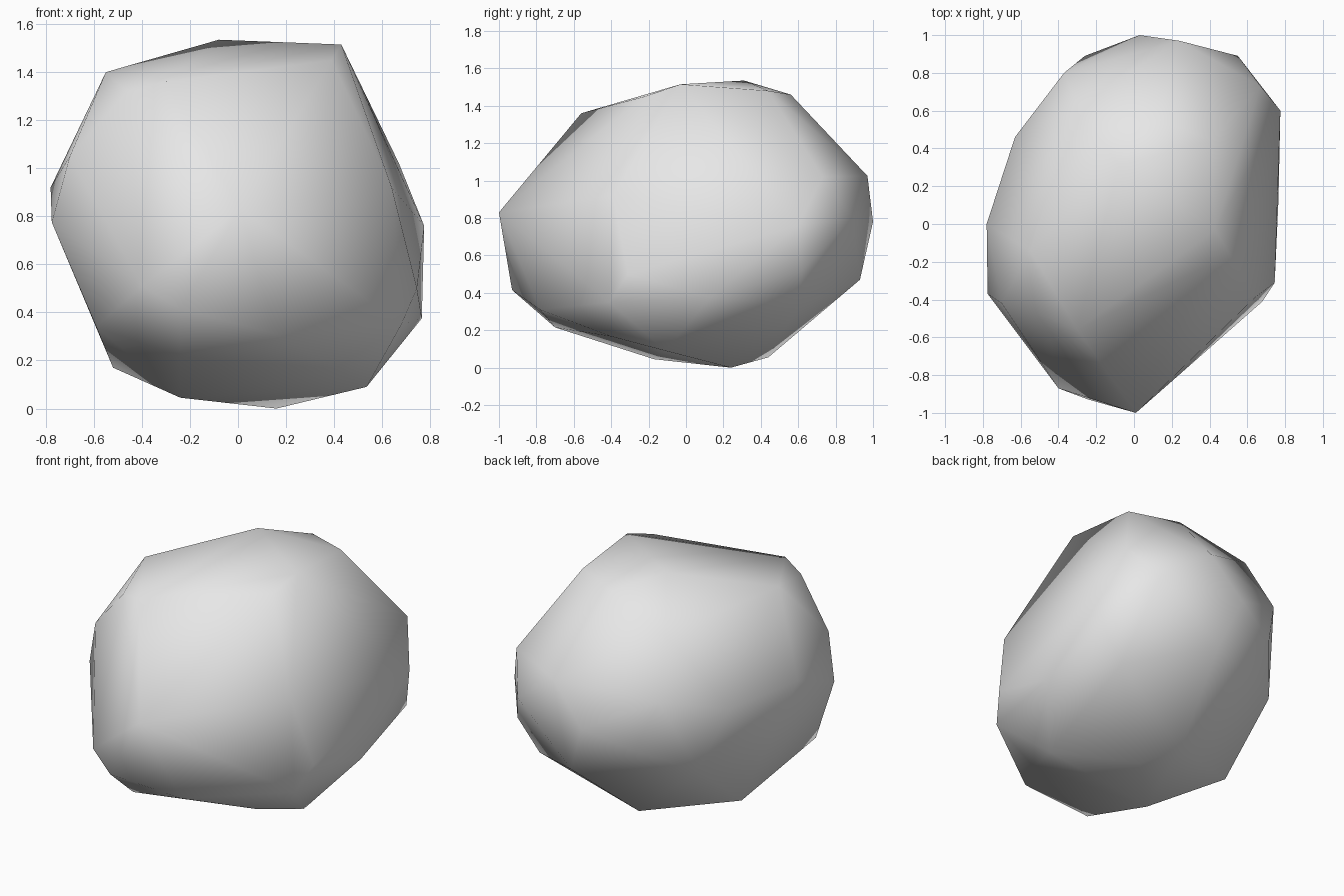
import bpy
import bmesh

# Remove the default object
default_cube = bpy.data.objects.get("Cube")
if default_cube:
    bpy.data.objects.remove(default_cube, do_unlink=True)


def make_material(name, colour):
    material = bpy.data.materials.new(name)
    material.use_nodes = True
    material.diffuse_color = colour
    shader = next(node for node in material.node_tree.nodes
                  if node.type == "BSDF_PRINCIPLED")
    shader.inputs["Base Color"].default_value = colour
    return material


def hull_object(name, contours, material):
    """Wrap a taut, smooth-shaded skin around a stack of rough contours."""
    shell = bmesh.new()
    for contour in contours:
        for corner in contour:
            shell.verts.new(corner)
    result = bmesh.ops.convex_hull(shell, input=shell.verts[:])
    # Drop corners that ended up inside the skin
    spare = set(result["geom_interior"]) | set(result["geom_unused"])
    loose = [item for item in spare
             if isinstance(item, bmesh.types.BMVert) and item.is_valid]
    bmesh.ops.delete(shell, geom=loose, context="VERTS")
    bmesh.ops.recalc_face_normals(shell, faces=shell.faces[:])
    for face in shell.faces:
        face.smooth = True
    mesh = bpy.data.meshes.new(name)
    shell.to_mesh(mesh)
    shell.free()
    mesh.materials.append(material)
    rock = bpy.data.objects.new(name, mesh)
    bpy.context.scene.collection.objects.link(rock)
    return rock


# Worn top of the boulder
crown = [(-.08, .31, 1.535), (.43, -.03, 1.515), (.13, .56, 1.46),
         (.41, .44, 1.48), (-.55, -.14, 1.4), (-.3, -.56, 1.36),
         (.39, -.22, 1.45), (-.46, -.49, 1.32), (-.3, .63, 1.32)]

# Sloping upper sides
shoulder = [(.24, .97, 1.025), (.67, .73, 1.02), (-.7, -.42, 1.05),
            (-.37, .8, .98), (-.78, 0, .92), (.64, -.39, .92),
            (-.63, .46, .88)]

# Widest band around the middle
girdle = [(.01, -1, .83), (.03, 1, .78), (.55, .89, .8), (.775, .6, .76),
          (-.775, -.37, .775), (-.26, .89, .68), (.745, -.31, .5),
          (-.4, -.87, .51), (.74, .62, .52), (-.5, .6, .51)]

# Undercut lower sides
belly = [(.15, .93, .47), (-.24, -.93, .415), (.765, .13, .375),
         (.68, -.41, .35), (-.59, -.45, .34), (.6, .6, .33),
         (.155, -.78, .31)]

# Small resting patch underneath
base = [(-.24, -.7, .215), (-.52, .19, .17), (.41, -.4, .167),
        (.535, -.11, .09), (.02, .44, .055), (-.24, -.17, .045),
        (.16, .24, 0)]

stone = make_material("light grey stone", (.8, .8, .8, 1))
hull_object("boulder", [crown, shoulder, girdle, belly, base], stone)
